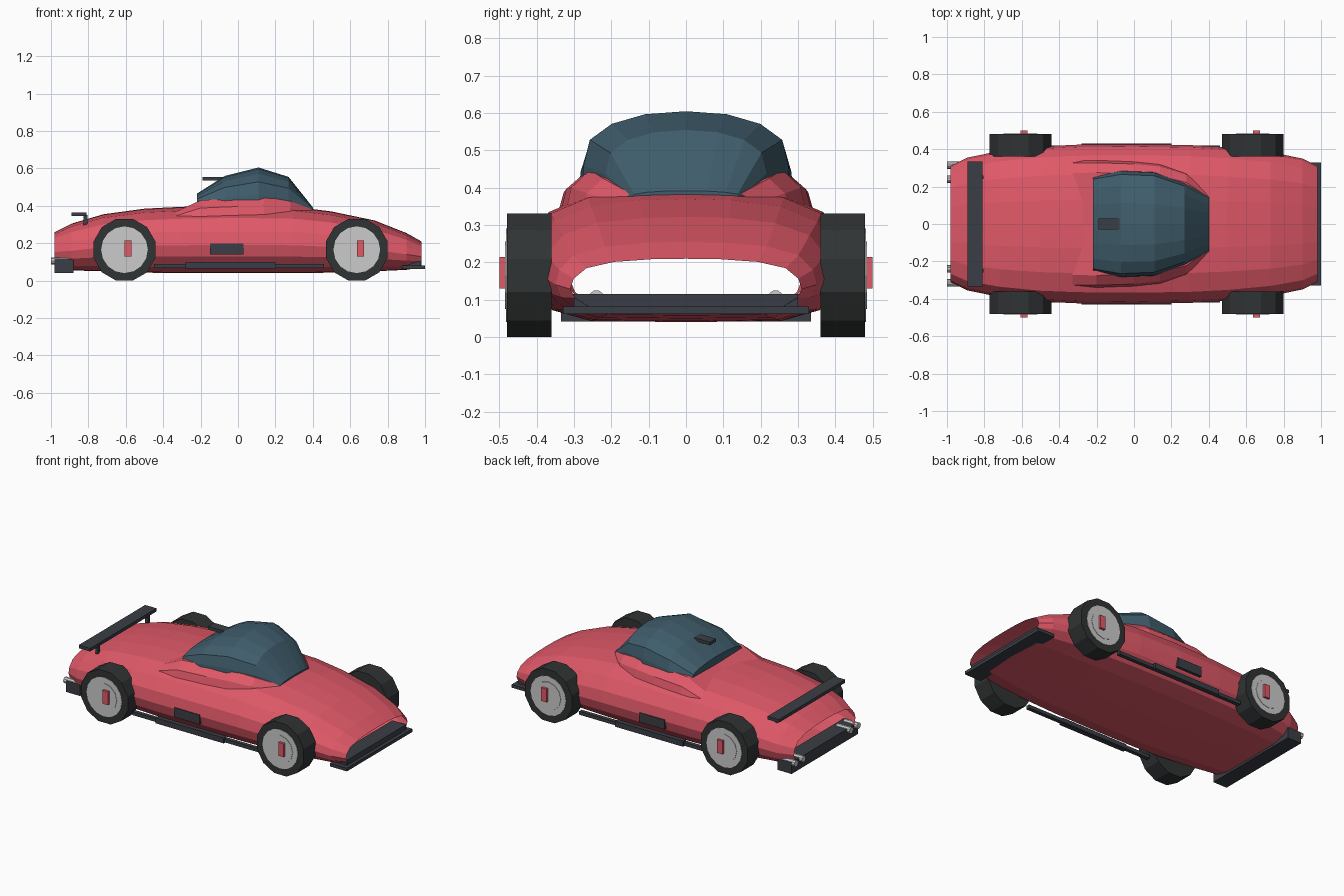
import bpy, bmesh, math
from mathutils import Matrix

if "Cube" in bpy.data.objects:
    bpy.data.objects.remove(bpy.data.objects["Cube"])


def material(name, rgb):
    m = bpy.data.materials.new(name)
    m.diffuse_color = (*rgb, 1)
    m.use_nodes = True
    m.node_tree.nodes["Principled BSDF"].inputs["Base Color"].default_value = m.diffuse_color
    return m


RED = material("red_paint", (0.75, 0.10, 0.14))
GLASS = material("tinted_glass", (0.05, 0.11, 0.15))
DARK = material("dark_trim", (0.042, 0.048, 0.058))
RUBBER = material("rubber", (0.03, 0.033, 0.034))


def finish(bm, name, mat=None):
    bmesh.ops.recalc_face_normals(bm, faces=bm.faces)
    me = bpy.data.meshes.new(name)
    bm.to_mesh(me)
    bm.free()
    ob = bpy.data.objects.new(name, me)
    bpy.context.collection.objects.link(ob)
    if mat:
        me.materials.append(mat)
    return ob


def box(name, x, y, z, mat=None):
    """Box from (min, max) pairs."""
    bm = bmesh.new()
    bmesh.ops.create_cube(bm, size=1)
    for v in bm.verts:
        v.co = [r[0] + (r[1] - r[0]) * (c + 0.5) for r, c in zip((x, y, z), v.co)]
    return finish(bm, name, mat)


def cylinder(name, r, length, centre, axis, sides=12, mat=None, turn=0.0):
    bm = bmesh.new()
    spin = Matrix.Rotation(math.radians(90), 4, 'X' if axis == 'Y' else 'Y')
    bmesh.ops.create_cone(bm, cap_ends=True, segments=sides, radius1=r, radius2=r, depth=length,
                          matrix=Matrix.Translation(centre) @ spin @ Matrix.Rotation(turn, 4, 'Z'))
    return finish(bm, name, mat)


def loft(name, stations, half, closed, mat, caps=()):
    """Skin mirrored half sections (width, height fractions) along x.
    Each station is (x, half width, bottom z, top z)."""
    ring = half + [(-w, t) for w, t in reversed(half) if w > 0]
    if closed:
        ring = half + [(-w, t) for w, t in reversed(half[1:-1])]
    bm = bmesh.new()
    rows = [[bm.verts.new((x, w * hw, lo + t * (hi - lo))) for w, t in ring]
            for x, hw, lo, hi in stations]
    n = len(ring)
    for a, b in zip(rows, rows[1:]):
        for i in range(n if closed else n - 1):
            j = (i + 1) % n
            bm.faces.new((a[i], a[j], b[j], b[i]))
    for c in caps:
        bm.faces.new(rows[c])
    return finish(bm, name, mat)


# Main shell, an open-ended tube
shell = [(0, 0), (0.6, 0.01), (0.84, 0.09), (0.96, 0.25), (1, 0.42), (0.97, 0.62),
         (0.86, 0.82), (0.62, 0.94), (0.3, 0.99), (0, 1)]
loft("body", [(-0.98, 0.31, 0.075, 0.26), (-0.89, 0.355, 0.055, 0.305), (-0.72, 0.39, 0.05, 0.355),
              (-0.5, 0.415, 0.043, 0.385), (-0.3, 0.424, 0.04, 0.395), (0, 0.427, 0.04, 0.4),
              (0.3, 0.422, 0.04, 0.395), (0.5, 0.41, 0.043, 0.37), (0.73, 0.385, 0.05, 0.322),
              (0.9, 0.35, 0.058, 0.255), (0.98, 0.31, 0.07, 0.21)], shell, True, RED)

# Raised shoulders around the cockpit
loft("cockpit_surround", [(-0.33, 0.35, 0.3, 0.37), (-0.2, 0.352, 0.3, 0.43), (0, 0.345, 0.3, 0.442),
                          (0.14, 0.33, 0.3, 0.448), (0.28, 0.285, 0.3, 0.425), (0.39, 0.19, 0.3, 0.385)],
     [(1, 0), (0.93, 0.68), (0.78, 1), (0, 0.95)], False, RED)

# Faceted canopy
loft("canopy", [(-0.22, 0.26, 0.38, 0.465), (-0.07, 0.288, 0.38, 0.56), (0.11, 0.28, 0.38, 0.605),
                (0.27, 0.22, 0.375, 0.555), (0.4, 0.15, 0.365, 0.392)],
     [(1, 0), (0.98, 0.35), (0.92, 0.66), (0.71, 0.85), (0.39, 0.965), (0, 1)], False, GLASS, caps=(0, -1))
box("roof_scoop", (-0.19, -0.07), (-0.03, 0.03), (0.535, 0.555), DARK)

# Nose, tail and wing
box("front_splitter", (0.88, 1.0), (-0.33, 0.33), (0.062, 0.082), DARK)
box("nose_insert", (0.88, 0.978), (-0.3, 0.3), (0.08, 0.115), DARK)
box("rear_diffuser", (-0.98, -0.88), (-0.335, 0.335), (0.042, 0.115), DARK)
box("rear_wing", (-0.89, -0.81), (-0.335, 0.335), (0.345, 0.365), DARK)

# Parts repeated on both sides
for s, side in ((1, "left"), (-1, "right")):
    def span(a, b):
        return tuple(sorted((s * a, s * b)))

    box(f"wing_post_{side}", (-0.825, -0.805), span(0.24, 0.26), (0.27, 0.35), DARK)
    box(f"side_skirt_{side}", (-0.45, 0.46), span(0.395, 0.42), (0.068, 0.09), DARK)
    box(f"skirt_blade_{side}", (-0.28, 0.2), span(0.4, 0.43), (0.065, 0.1), DARK)
    box(f"side_intake_{side}", (-0.15, 0.03), span(0.39, 0.43), (0.14, 0.2), DARK)
    for i, y in enumerate((0.24, 0.315)):
        cylinder(f"exhaust_{side}_{i}", 0.02, 0.1, (-0.95, s * y, 0.106), 'X', 10)

    for end, x in (("front", 0.635), ("rear", -0.607)):
        cylinder(f"tyre_{end}_{side}", 0.171, 0.12, (x, s * 0.42, 0.1655), 'Y', 12, RUBBER,
                 math.radians(15))
        cylinder(f"rim_{end}_{side}", 0.125, 0.12, (x, s * 0.4225, 0.1655), 'Y', 16)
        cylinder(f"hub_disc_{end}_{side}", 0.09, 0.12, (x, s * 0.425, 0.1655), 'Y', 12)
        box(f"hub_cap_{end}_{side}", (x, x + 0.038), span(0.45, 0.5), (0.13, 0.215), RED)
